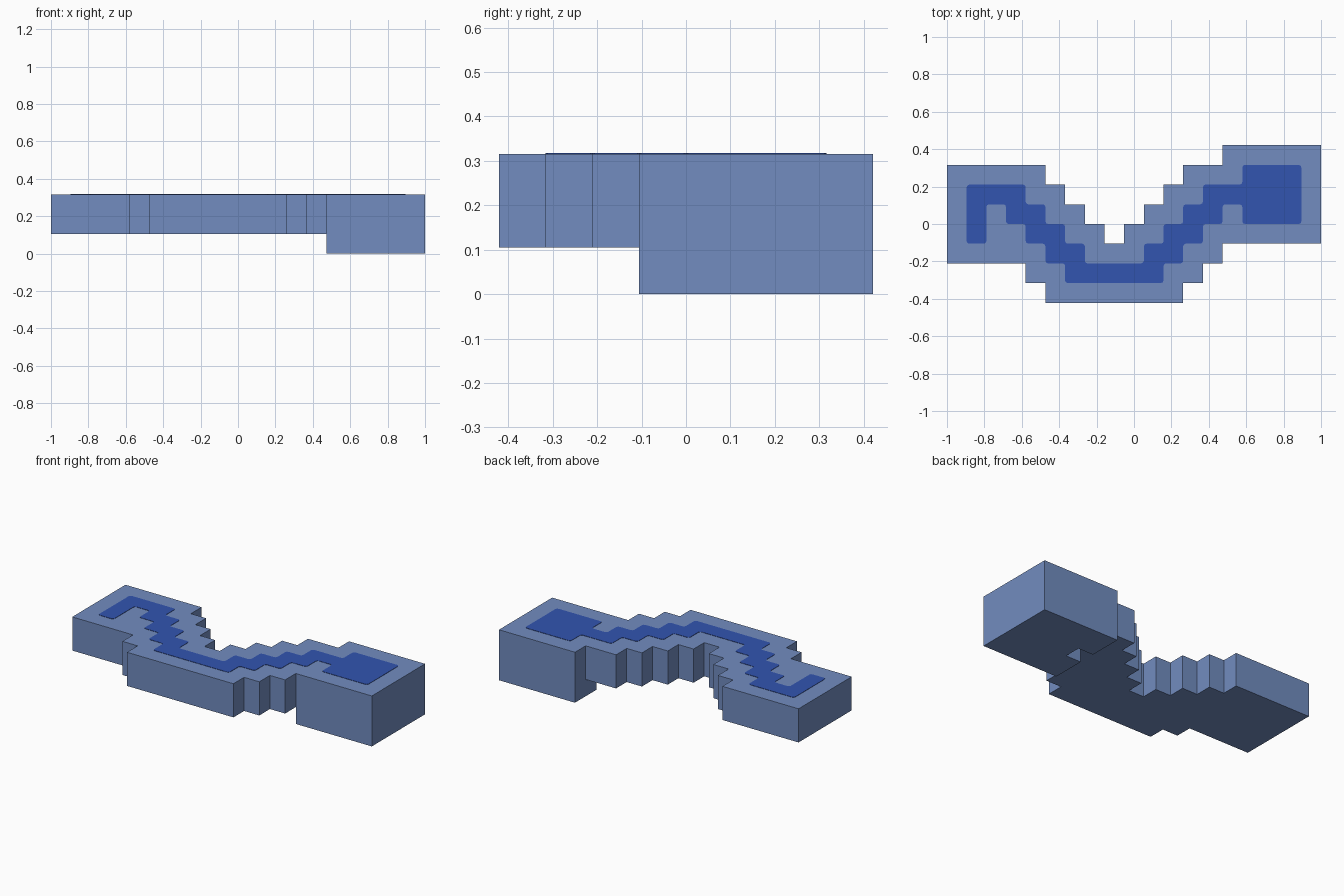
import bpy
import bmesh
from mathutils import Vector

if "Cube" in bpy.data.objects:
    bpy.data.objects.remove(bpy.data.objects["Cube"], do_unlink=True)

# Plan, back row first: o = block, # = block under the painted channel
PLAN = [
    "..............ooooo",
    "ooooo.......ooo###o",
    "o###oo.....oo#####o",
    "o#o##oo...oo##o###o",
    "o#oo##oo.oo##oooooo",
    "ooooo##ooo##oo.....",
    "....oo#####oo......",
    ".....ooooooo.......",
]
COLS, ROWS = len(PLAN[0]), len(PLAN)
UNIT = 2 / COLS
HEAD_START = 14
NOTCH = (14, 5)
TOP = 3


def material(name, colour):
    mat = bpy.data.materials.new(name)
    mat.use_nodes = True
    mat.diffuse_color = (*colour, 1)
    mat.node_tree.nodes["Principled BSDF"].inputs["Base Color"].default_value = (*colour, 1)
    return mat


def add_object(name, bm, mat):
    mesh = bpy.data.meshes.new(name)
    bm.to_mesh(mesh)
    bm.free()
    mesh.materials.append(mat)
    obj = bpy.data.objects.new(name, mesh)
    bpy.context.collection.objects.link(obj)
    return obj


def cells(marks):
    return [(i, ROWS - 1 - r) for r, row in enumerate(PLAN)
            for i, c in enumerate(row) if c in marks]


def add_face(bm, cell, axis, side):
    """One square of a grid cell, facing along the axis."""
    u, v = (axis + 1) % 3, (axis + 2) % 3
    corners = [(0, 0), (1, 0), (1, 1), (0, 1)]
    verts = []
    for a, b in corners if side > 0 else reversed(corners):
        p = list(cell)
        p[axis] += side > 0
        p[u] += a
        p[v] += b
        p = Vector((p[0] - COLS / 2, p[1] - ROWS / 2, p[2])) * UNIT
        verts.append(bm.verts.new(p))
    bm.faces.new(verts)


def merge_flat(bm):
    bmesh.ops.remove_doubles(bm, verts=bm.verts[:], dist=UNIT / 100)
    bmesh.ops.dissolve_limit(bm, angle_limit=0.02, verts=bm.verts[:], edges=bm.edges[:])


# Stepped body, with a deeper head and a small notch beneath it
solid = {(i, j, k) for i, j in cells("o#") for k in range(TOP)
         if k > 0 or (i >= HEAD_START and (i, j) != NOTCH)}
bm = bmesh.new()
for cell in sorted(solid):
    for axis in range(3):
        for side in (-1, 1):
            neighbour = list(cell)
            neighbour[axis] += side
            if tuple(neighbour) not in solid:
                add_face(bm, cell, axis, side)
merge_flat(bm)
add_object("stepped_body", bm, material("soft blue", (0.168, 0.265, 0.525)))

# Painted channel: a thin plate with slightly rounded corners
bm = bmesh.new()
for i, j in cells("#"):
    add_face(bm, (i, j, TOP - 1), 2, 1)
merge_flat(bm)
corners = []
for v in bm.verts:
    ends = [(e.other_vert(v).co - v.co).normalized() for e in v.link_edges]
    if len(ends) == 2 and abs(ends[0].dot(ends[1])) < 0.1:
        corners.append(v)
bmesh.ops.bevel(bm, geom=corners, offset=0.014, segments=2, profile=0.5,
                affect='VERTICES')
plate = bmesh.ops.extrude_face_region(bm, geom=bm.faces[:])
raised = [g for g in plate["geom"] if isinstance(g, bmesh.types.BMVert)]
bmesh.ops.translate(bm, verts=raised, vec=(0, 0, 0.002))
bmesh.ops.recalc_face_normals(bm, faces=bm.faces[:])
add_object("channel_plate", bm, material("deep blue", (0.032, 0.089, 0.434)))
